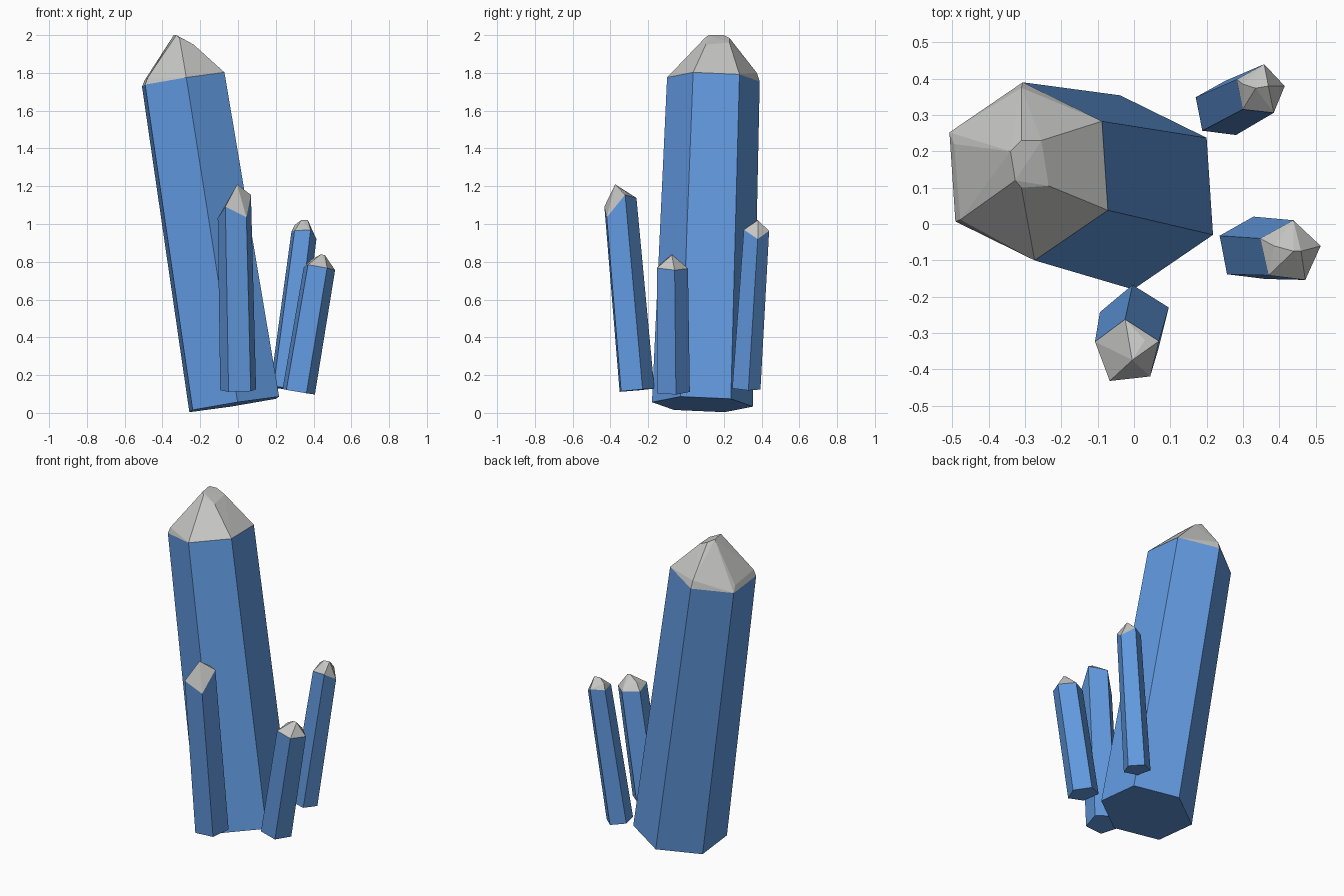
import bpy
import bmesh
from math import cos, sin, radians
from mathutils import Vector

default_cube = bpy.data.objects.get("Cube")
if default_cube:
    bpy.data.objects.remove(default_cube, do_unlink=True)


def make_material(name, color):
    mat = bpy.data.materials.new(name)
    mat.use_nodes = True
    mat.diffuse_color = color
    mat.node_tree.nodes["Principled BSDF"].inputs["Base Color"].default_value = color
    return mat


BLUE = make_material("crystal blue", (0.12, 0.32, 0.74, 1))
GREY = make_material("pale tip grey", (0.56, 0.56, 0.55, 1))


def crystal(name, foot, foot_radius, shoulder, shoulder_radius, turn, lifts, tip):
    """Tapered leaning prism with a faceted tip, one side per shoulder lift."""
    foot, shoulder = Vector(foot), Vector(shoulder)
    axis = (shoulder - foot).normalized()
    lean = Vector((0, 0, 1)).rotation_difference(axis)
    bm = bmesh.new()
    foot_verts = set()
    for i, lift in enumerate(lifts):
        angle = radians(turn + i * 360 / len(lifts))
        spoke = lean @ Vector((cos(angle), sin(angle), 0))
        low = foot + spoke * foot_radius
        high = shoulder + spoke * shoulder_radius
        # slide the shoulder corner along its own prism edge
        high += (high - low).normalized() * lift
        foot_verts.add(bm.verts.new(low))
        bm.verts.new(high)
    for point in tip:
        bm.verts.new(point)
    hull = bmesh.ops.convex_hull(bm, input=bm.verts[:])
    inside = [v for v in hull["geom_interior"] if isinstance(v, bmesh.types.BMVert)]
    bmesh.ops.delete(bm, geom=inside, context="VERTS")

    # shaft faces touch the foot, all others belong to the tip
    for face in bm.faces:
        face.material_index = 0 if any(v in foot_verts for v in face.verts) else 1
    bmesh.ops.dissolve_limit(bm, angle_limit=radians(2), verts=bm.verts[:],
                             edges=bm.edges[:], delimit={"MATERIAL"})
    bmesh.ops.recalc_face_normals(bm, faces=bm.faces[:])

    mesh = bpy.data.meshes.new(name)
    bm.to_mesh(mesh)
    bm.free()
    mesh.materials.append(BLUE)
    mesh.materials.append(GREY)
    obj = bpy.data.objects.new(name, mesh)
    bpy.context.collection.objects.link(obj)
    return obj


# Large leaning crystal, with a slanted cap and small chips at its shoulder
crystal("main_crystal", (-0.02, 0.087, 0.045), 0.268,
        (-0.29, 0.145, 1.765), 0.246, 34, [0] * 6,
        [(-0.34, 0.2, 2), (-0.31, 0.23, 1.985), (-0.255, 0.23, 1.96),
         (-0.235, 0.105, 1.95), (-0.31, 0.1, 1.985), (-0.327, 0.12, 2),
         (-0.495, 0.22, 1.76), (-0.478, 0.012, 1.775), (-0.31, 0.375, 1.8)])

# Small five-sided crystals around its foot
crystal("front_crystal", (0.003, -0.267, 0.12), 0.1,
        (-0.017, -0.352, 1.09), 0.094, 22, [0.06, 0.04, -0.06, 0.01, -0.05],
        [(-0.005, -0.375, 1.21), (0.03, -0.32, 1.17)])

crystal("back_crystal", (0.242, 0.315, 0.13), 0.08,
        (0.348, 0.368, 0.955), 0.072, 11, [-0.025, 0.015, 0, 0, 0.015],
        [(0.335, 0.374, 1.02), (0.37, 0.38, 1.02), (0.3, 0.385, 0.995)])

crystal("side_crystal", (0.318, -0.071, 0.112), 0.092,
        (0.428, -0.077, 0.765), 0.088, 11, [0.005, 0, -0.01, 0.01, 0.01],
        [(0.44, -0.075, 0.84), (0.46, -0.075, 0.835), (0.385, -0.06, 0.81)])
